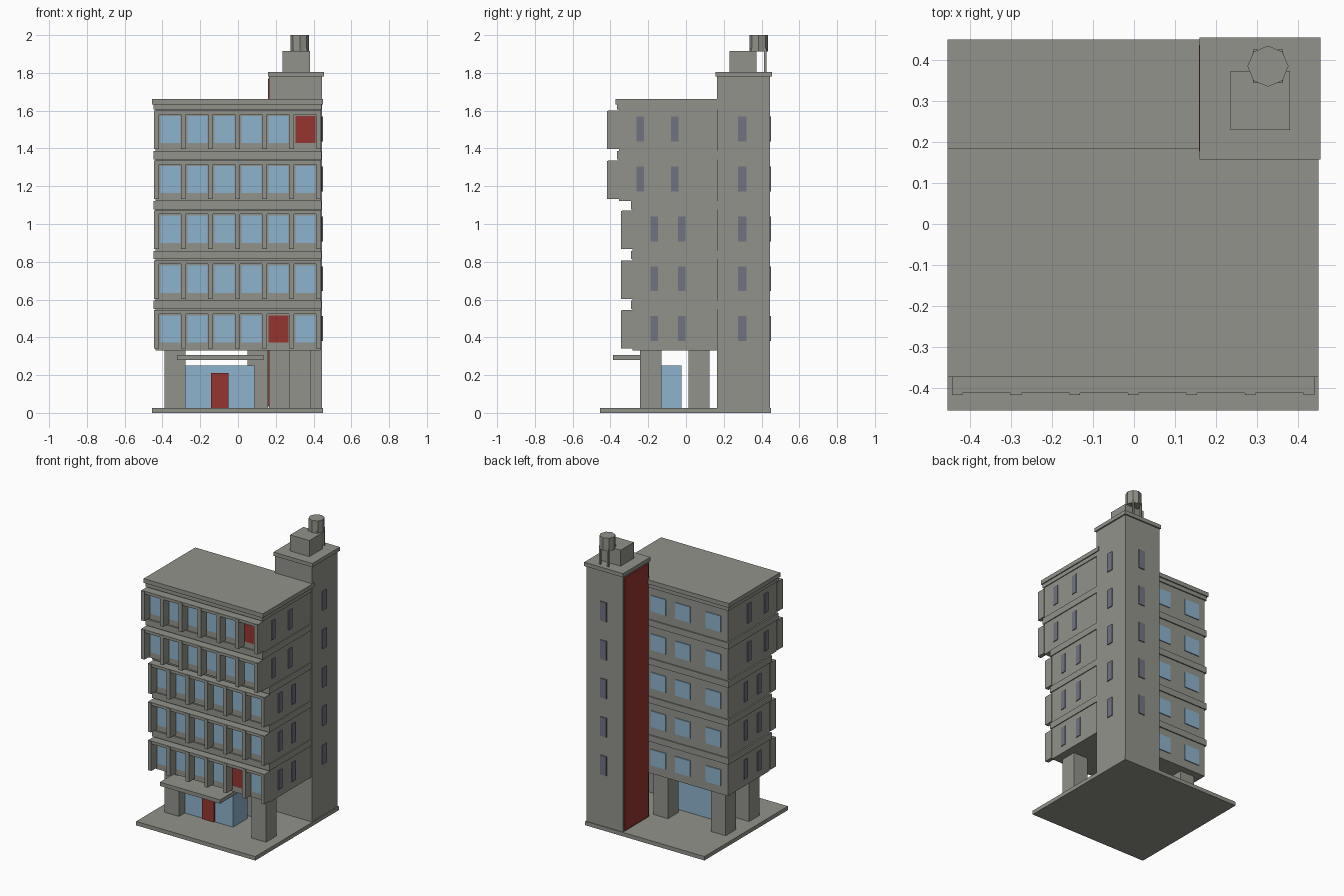
import bpy, math


def material(name, rgb):
    m = bpy.data.materials.new(name)
    m.diffuse_color = (*rgb, 1)
    return m


GREY = material("concrete grey", (0.29, 0.29, 0.26))
BLUE = material("glass blue", (0.27, 0.45, 0.61))
RED = material("brick red", (0.31, 0.035, 0.03))
SLATE = material("dark slate glass", (0.16, 0.17, 0.22))


def box(name, x0, x1, y0, y1, z0, z1, mat=GREY):
    v = [(x, y, z) for z in (z0, z1) for x, y in ((x0, y0), (x1, y0), (x1, y1), (x0, y1))]
    f = [(3, 2, 1, 0), (4, 5, 6, 7), (0, 1, 5, 4), (1, 2, 6, 5), (2, 3, 7, 6), (3, 0, 4, 7)]
    me = bpy.data.meshes.new(name)
    me.from_pydata(v, [], f)
    me.materials.append(mat)
    ob = bpy.data.objects.new(name, me)
    bpy.context.collection.objects.link(ob)
    return ob


# Ground slab, columns, glass lobby, canopy
box("base_slab", -0.455, 0.45, -0.455, 0.45, 0, 0.027)
for cx, cy in ((-0.333, -0.187), (0.328, -0.187), (-0.333, 0.068), (0.105, 0.068)):
    box("column", cx - 0.055, cx + 0.055, cy - 0.056, cy + 0.056, 0.027, 0.335)
box("lobby", -0.28, 0.088, -0.18, -0.025, 0.027, 0.25, BLUE)
box("entrance_door", -0.143, -0.05, -0.188, -0.18, 0.027, 0.212, RED)
box("canopy", -0.322, 0.135, -0.387, -0.19, 0.28, 0.306)

# Five storeys, the upper two pushed forward
PITCH, BACK = 0.264, 0.17
for k in range(5):
    z = 0.33 + k * PITCH
    front = -0.355 if k > 2 else -0.282
    box("storey", -0.437, 0.437, front, BACK, z, z + 0.222)
    box("cornice", -0.447, 0.443, front - 0.01, BACK + 0.008, z + 0.22, z + PITCH - 0.009 * (k == 4))

    # Front sunshade, fins and windows
    box("sunshade", -0.444, 0.439, front - 0.058, front, z + 0.194, z + 0.214)
    for i in range(7):
        x = -0.431 + i * 0.143
        box("fin", x - 0.013, x + 0.013, front - 0.062, front, z + 0.01, z + 0.212)
    for i in range(6):
        x = -0.3585 + i * 0.143
        mat = RED if (k, i) in ((0, 4), (4, 5)) else BLUE
        box("front_window", x - 0.053, x + 0.053, front - 0.006, front, z + 0.042, z + 0.186, mat)

    # Back windows
    for x in (0.088, -0.096, -0.329):
        box("back_window", x - 0.057, x + 0.057, BACK, BACK + 0.006, z + 0.058, z + 0.168, BLUE)

    # Narrow side windows on both ends
    for y in ((-0.243, -0.06) if k > 2 else (-0.168, -0.023)):
        for s in (-1, 1):
            xa, xb = sorted((s * 0.437, s * 0.442))
            box("side_window", xa, xb, y - 0.02, y + 0.02, z + 0.05, z + 0.182, SLATE)

    # Tower windows
    box("tower_side_window", 0.445, 0.451, 0.275, 0.32, z + 0.05, z + 0.182, SLATE)
    box("tower_back_window", 0.29, 0.338, 0.445, 0.451, z + 0.05, z + 0.182, SLATE)

# Main roof
box("main_roof", -0.455, 0.45, -0.373, 0.186, 1.633, 1.662)

# Stair tower with red side panel and cap
box("tower", 0.165, 0.445, 0.165, 0.445, 0.027, 1.782)
box("tower_red_panel", 0.159, 0.165, 0.177, 0.437, 0.035, 1.77, RED)
box("tower_cap", 0.16, 0.455, 0.157, 0.455, 1.78, 1.806)
box("machine_room", 0.235, 0.381, 0.23, 0.373, 1.806, 1.916)

# Eight-sided water tank on four legs
TX, TY = 0.327, 0.385
bpy.ops.mesh.primitive_cylinder_add(vertices=8, radius=0.05, depth=0.088, location=(TX, TY, 1.956))
tank = bpy.context.object
tank.name = "water_tank"
tank.data.materials.append(GREY)
for sx in (-1, 1):
    for sy in (-1, 1):
        x, y = TX + sx * 0.031, TY + sy * 0.035
        box("tank_leg", x - 0.006, x + 0.006, y - 0.006, y + 0.006, 1.806, 1.93)
